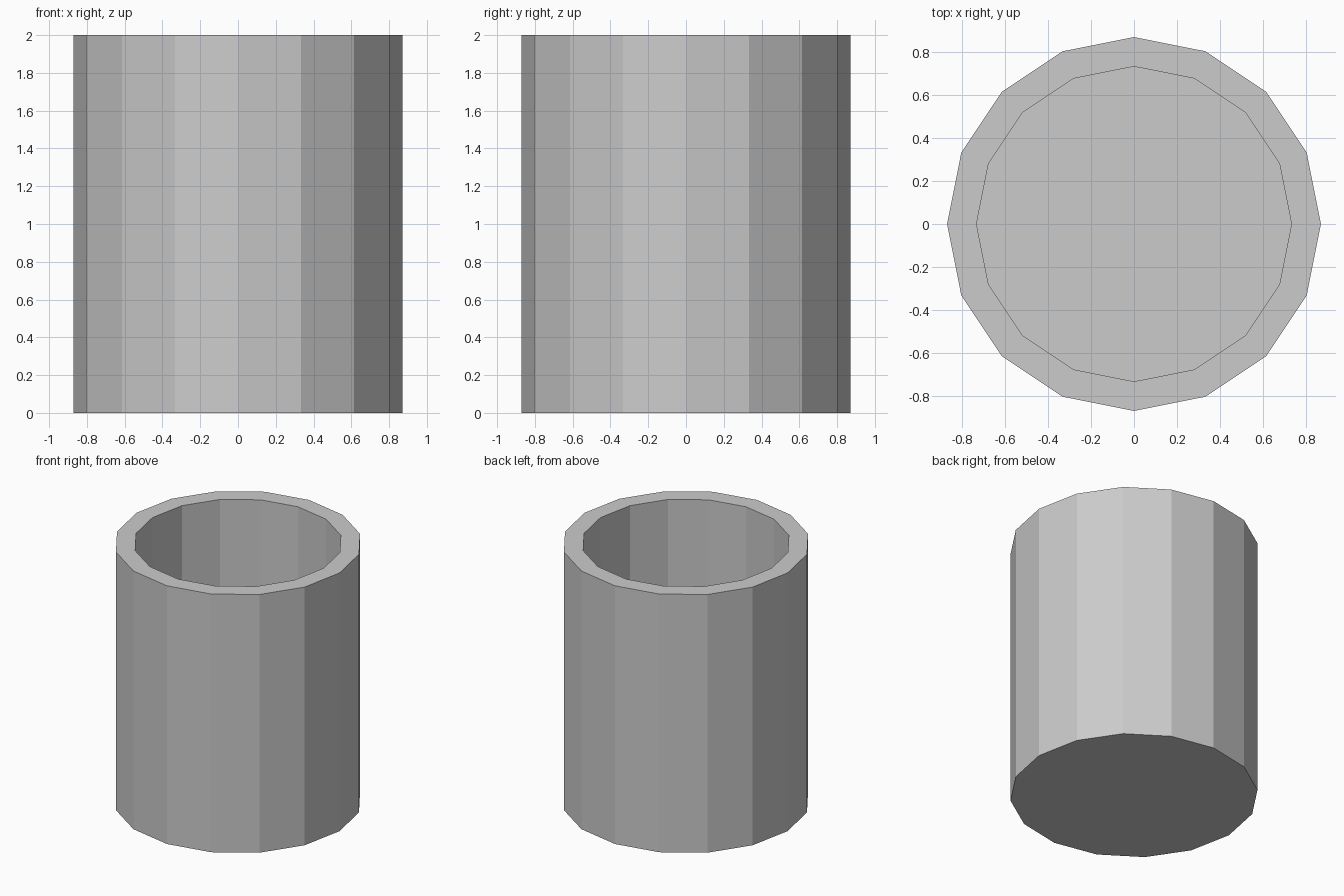
import bpy, bmesh

if "Cube" in bpy.data.objects:
    bpy.data.objects.remove(bpy.data.objects["Cube"])

SIDES = 16
OUTER_R, INNER_R = 0.87, 0.733
HEIGHT, FLOOR = 2.0, 0.135

bm = bmesh.new()

# Outer body: closed 16-sided cylinder standing on z = 0
bmesh.ops.create_cone(bm, cap_ends=True, segments=SIDES,
                      radius1=OUTER_R, radius2=OUTER_R, depth=HEIGHT)
bmesh.ops.translate(bm, verts=bm.verts, vec=(0, 0, HEIGHT / 2))
bmesh.ops.recalc_face_normals(bm, faces=bm.faces)

# Rim: extrude the top cap in place and shrink it to the inner radius
top = max(bm.faces, key=lambda f: f.calc_center_median().z)
cap = bmesh.ops.extrude_discrete_faces(bm, faces=[top])["faces"][0]
k = INNER_R / OUTER_R
bmesh.ops.scale(bm, verts=cap.verts, vec=(k, k, 1))

# Hollow: extrude the inner cap down to the floor
floor = bmesh.ops.extrude_discrete_faces(bm, faces=[cap])["faces"][0]
bmesh.ops.translate(bm, verts=floor.verts, vec=(0, 0, FLOOR - HEIGHT))
bmesh.ops.recalc_face_normals(bm, faces=bm.faces)

mesh = bpy.data.meshes.new("cup")
bm.to_mesh(mesh)
bm.free()
bpy.context.collection.objects.link(bpy.data.objects.new("cup", mesh))
